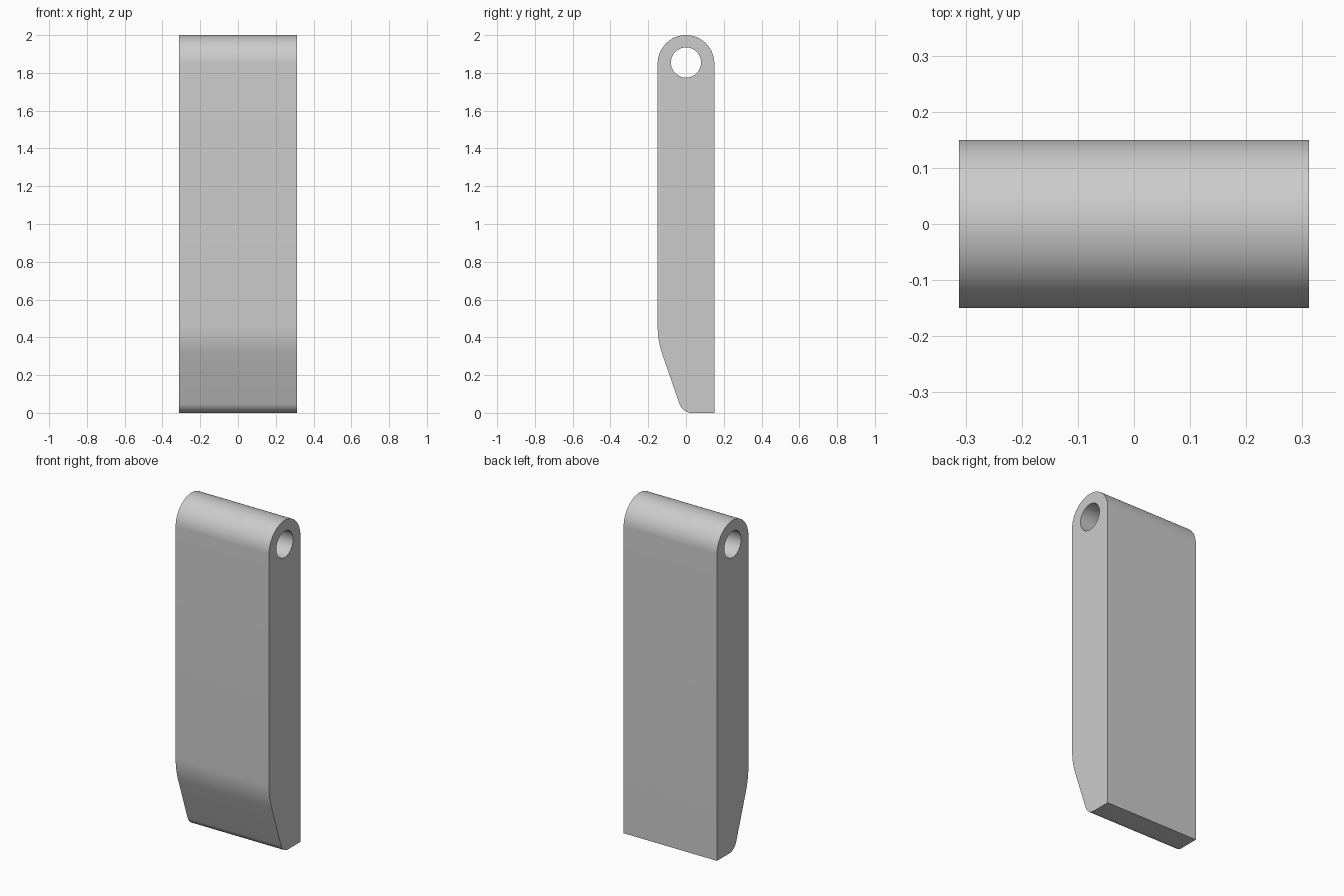
import bpy, bmesh, math
from mathutils import Vector

if "Cube" in bpy.data.objects:
    bpy.data.objects.remove(bpy.data.objects["Cube"], do_unlink=True)

HALF_WIDTH, RADIUS, HEIGHT = 0.312, 0.15, 2.0
HOLE_RADIUS = 0.08


def arc(center, radius, start, end, steps):
    """Points along an arc in the (y, z) plane, angles in degrees."""
    angles = [math.radians(start + (end - start) * i / steps) for i in range(steps + 1)]
    return [Vector((center[0] + radius * math.cos(a), center[1] + radius * math.sin(a)))
            for a in angles]


def fillet(before, corner, after, radius, steps):
    """Points of a tangent arc that rounds a corner."""
    corner = Vector(corner)
    d1 = (Vector(before) - corner).normalized()
    d2 = (Vector(after) - corner).normalized()
    half = d1.angle(d2) / 2
    center = corner + (d1 + d2).normalized() * (radius / math.sin(half))
    a = corner + d1 * (radius / math.tan(half)) - center
    b = corner + d2 * (radius / math.tan(half)) - center
    total = a.angle(b)
    return [center + (a * math.sin(total * (1 - i / steps)) + b * math.sin(total * i / steps))
            / math.sin(total) for i in range(steps + 1)]


# Side profile: round top, bevelled and rounded front toe
pivot = (0, HEIGHT - RADIUS)
shoulder, toe, heel = (-RADIUS, 0.382), (-0.018, 0), (RADIUS, 0)
outline = arc(pivot, RADIUS, 0, 180, 32)
outline += fillet((-RADIUS, 1), shoulder, toe, 0.45, 10)
outline += fillet(shoulder, toe, heel, 0.07, 12)
outline.append(Vector(heel))
hole = arc((0, pivot[1] + 0.005), HOLE_RADIUS, 0, 360, 40)[:-1]

# Fill the profile around the pin hole and extrude it across the width
bm = bmesh.new()
edges = []
for loop in (outline, hole):
    verts = [bm.verts.new((-HALF_WIDTH, p.x, p.y)) for p in loop]
    edges += [bm.edges.new((v, verts[i - 1])) for i, v in enumerate(verts)]
bmesh.ops.triangle_fill(bm, edges=edges, use_beauty=True, normal=(-1, 0, 0))
extruded = bmesh.ops.extrude_face_region(bm, geom=bm.faces[:], use_keep_orig=True)
moved = [g for g in extruded["geom"] if isinstance(g, bmesh.types.BMVert)]
bmesh.ops.translate(bm, verts=moved, vec=(2 * HALF_WIDTH, 0, 0))
bmesh.ops.recalc_face_normals(bm, faces=bm.faces[:])

mesh = bpy.data.meshes.new("hinged_plate")
bm.to_mesh(mesh)
bm.free()
plate = bpy.data.objects.new("hinged_plate", mesh)
bpy.context.collection.objects.link(plate)

# Plain grey material
grey = bpy.data.materials.new("grey")
grey.use_nodes = True
colour = (0.6, 0.6, 0.6, 1)
grey.diffuse_color = colour
grey.node_tree.nodes["Principled BSDF"].inputs["Base Color"].default_value = colour
mesh.materials.append(grey)

# Smooth curved surfaces, crisp side edges
bpy.ops.object.select_all(action='DESELECT')
plate.select_set(True)
bpy.context.view_layer.objects.active = plate
bpy.ops.object.shade_smooth_by_angle(angle=math.radians(30))
